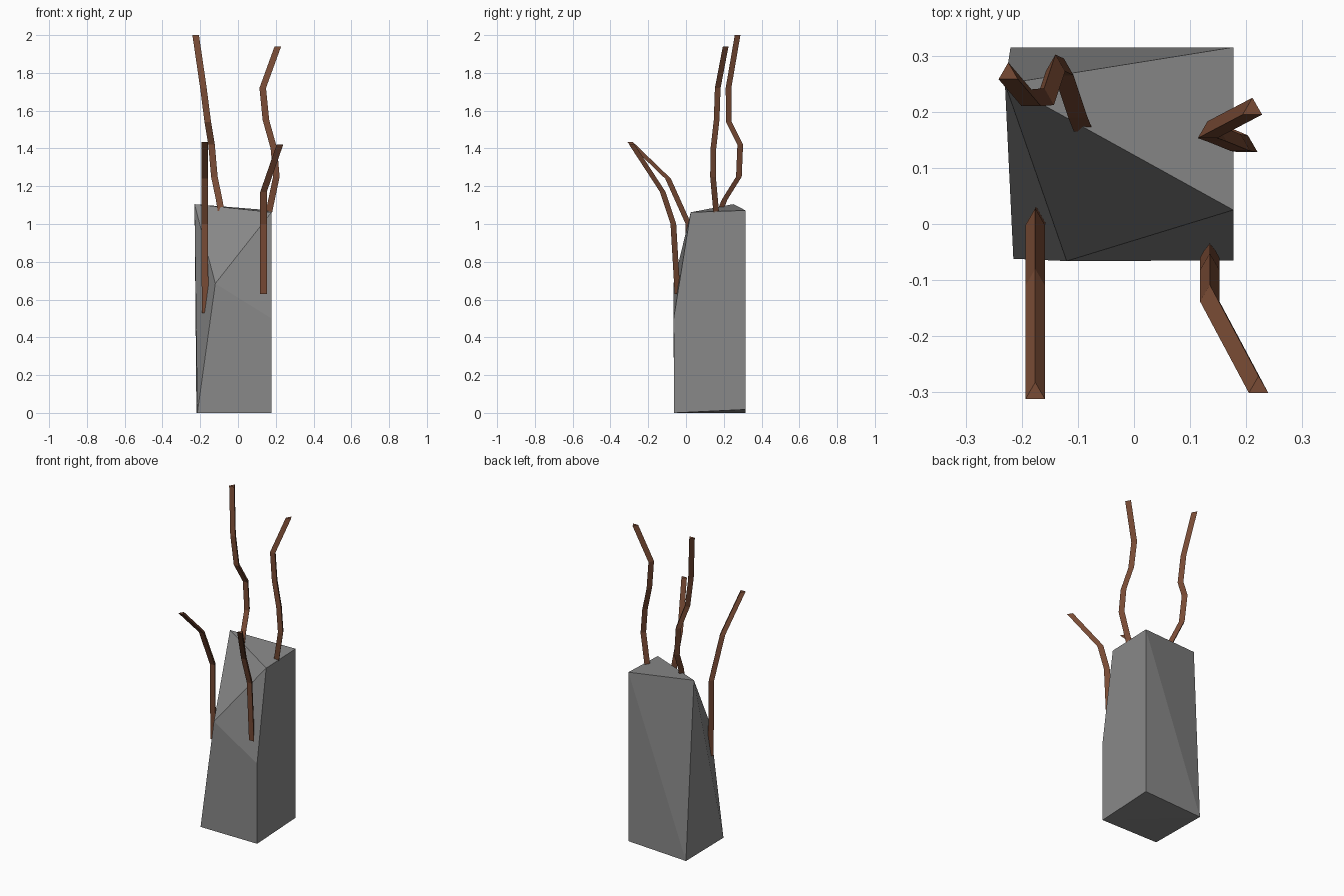
import bpy
import bmesh
from math import sin, cos, pi
from mathutils import Vector

cube = bpy.data.objects.get("Cube")
if cube:
    bpy.data.objects.remove(cube, do_unlink=True)


def make_material(name, rgb):
    mat = bpy.data.materials.new(name)
    mat.use_nodes = True
    color = (*rgb, 1)
    mat.diffuse_color = color
    mat.node_tree.nodes["Principled BSDF"].inputs["Base Color"].default_value = color
    return mat


def finish(bm, name, mat):
    bmesh.ops.recalc_face_normals(bm, faces=bm.faces[:])
    mesh = bpy.data.meshes.new(name)
    bm.to_mesh(mesh)
    bm.free()
    mesh.materials.append(mat)
    obj = bpy.data.objects.new(name, mesh)
    bpy.context.collection.objects.link(obj)
    return obj


def branch(name, path, mat, radius=0.02):
    """Three-sided stem made of level triangular rings along a path."""
    bm = bmesh.new()
    corners = [pi / 2 + i * 2 * pi / 3 for i in range(3)]
    rings = [[bm.verts.new(Vector(p) + Vector((radius * cos(a), radius * sin(a), 0)))
              for a in corners] for p in path]
    for low, high in zip(rings, rings[1:]):
        for i in range(3):
            j = (i + 1) % 3
            bm.faces.new((low[i], low[j], high[j], high[i]))
    bm.faces.new(rings[0])
    bm.faces.new(rings[-1])
    return finish(bm, name, mat)


stone = make_material("stone grey", (0.25, 0.25, 0.25))
bark = make_material("bark brown", (0.19, 0.07, 0.035))

# Faceted rock pillar with a chipped front corner
bm = bmesh.new()
for corner in [
    (-0.215, -0.062, 0), (0.177, -0.064, 0), (0.177, 0.315, 0.018), (-0.22, 0.315, 0),
    (-0.12, -0.066, 0.685), (0.177, -0.065, 0.5),
    (0.177, 0.025, 1.062), (0.177, 0.315, 1.072), (-0.23, 0.25, 1.105),
]:
    bm.verts.new(corner)
bmesh.ops.convex_hull(bm, input=bm.verts[:])
finish(bm, "rock_pillar", stone)

# Bare branches: two from the front face, two from the top
branch("front_right_branch", [
    (-0.174, 0.012, 0.53), (-0.176, 0.008, 1.0),
    (-0.176, -0.1, 1.24), (-0.176, -0.302, 1.435)], bark)
branch("front_left_branch", [
    (0.135, -0.05, 0.63), (0.135, -0.072, 1.0),
    (0.135, -0.128, 1.17), (0.222, -0.291, 1.42)], bark)
branch("top_right_branch", [
    (-0.09, 0.175, 1.07), (-0.1, 0.2, 1.13), (-0.125, 0.275, 1.25), (-0.14, 0.282, 1.42),
    (-0.16, 0.222, 1.54), (-0.183, 0.22, 1.72), (-0.224, 0.268, 2.0)], bark)
branch("top_left_branch", [
    (0.163, 0.155, 1.06), (0.203, 0.138, 1.25), (0.19, 0.14, 1.4),
    (0.148, 0.157, 1.55), (0.131, 0.163, 1.72), (0.211, 0.205, 1.94)], bark)
